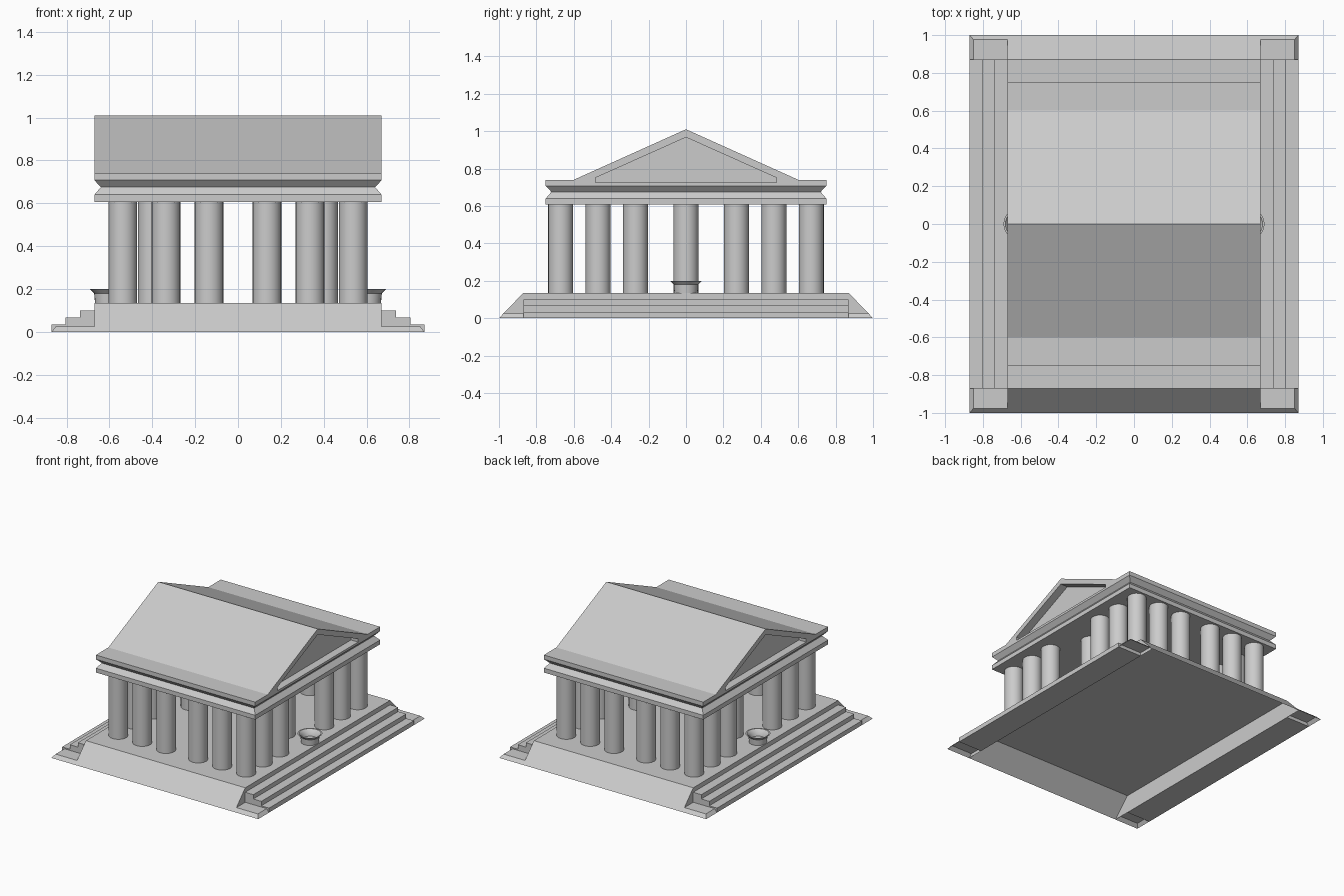
import bpy, bmesh, math

if "Cube" in bpy.data.objects:
    bpy.data.objects.remove(bpy.data.objects["Cube"])

stone = bpy.data.materials.new("light_grey_stone")
stone.diffuse_color = (0.6, 0.6, 0.6, 1)
stone.use_nodes = True
stone.node_tree.nodes["Principled BSDF"].inputs["Base Color"].default_value = stone.diffuse_color


def make(name, verts, faces):
    me = bpy.data.meshes.new(name)
    me.from_pydata(verts, [], faces)
    bm = bmesh.new()
    bm.from_mesh(me)
    bmesh.ops.recalc_face_normals(bm, faces=bm.faces)
    bm.to_mesh(me)
    bm.free()
    me.materials.append(stone)
    ob = bpy.data.objects.new(name, me)
    bpy.context.collection.objects.link(ob)
    return ob


def loft(name, rings, bottom=True):
    """Rectangular rings (z, x0, x1, y0, y1) stacked from bottom to top."""
    v, f = [], []
    for z, x0, x1, y0, y1 in rings:
        v += [(x0, y0, z), (x1, y0, z), (x1, y1, z), (x0, y1, z)]
    for k in range(len(rings) - 1):
        for i in range(4):
            j = (i + 1) % 4
            f.append((4 * k + i, 4 * k + j, 4 * k + 4 + j, 4 * k + 4 + i))
    n = len(v)
    f.append((n - 4, n - 3, n - 2, n - 1))
    if bottom:
        f.append((3, 2, 1, 0))
    return make(name, v, f)


def prism(name, a, b, skip_last=False):
    """Join two matching outlines into a prism."""
    n = len(a)
    f = [tuple(range(n)), tuple(range(2 * n - 1, n - 1, -1))]
    f += [(i, (i + 1) % n, n + (i + 1) % n, n + i)
          for i in range(n - 1 if skip_last else n)]
    return make(name, a + b, f)


def lathe(name, profile, x, y, sides=24):
    """Turned part from (radius, z) points, capped at both ends."""
    n = len(profile)
    v = [(x + r * math.cos(2 * math.pi * i / sides),
          y + r * math.sin(2 * math.pi * i / sides), z)
         for r, z in profile for i in range(sides)]
    f = [(k * sides + i, k * sides + (i + 1) % sides,
          (k + 1) * sides + (i + 1) % sides, (k + 1) * sides + i)
         for k in range(n - 1) for i in range(sides)]
    f += [tuple(range(sides))[::-1], tuple(range((n - 1) * sides, n * sides))]
    ob = make(name, v, f)
    bpy.ops.object.select_all(action='DESELECT')
    ob.select_set(True)
    bpy.context.view_layer.objects.active = ob
    bpy.ops.object.shade_smooth_by_angle(angle=math.radians(35))
    return ob


FLOOR, BEAM = 0.135, 0.607

# platform: hollow below, with sloping front and back
loft("platform", [(0, -.67, .67, -1, 1), (FLOOR, -.67, .67, -.87, .87)], bottom=False)

for s, side in ((-1, "left"), (1, "right")):
    # three side steps, open against the platform wall
    prof = [(.67, 0), (.87, 0), (.87, .034), (.805, .034), (.805, .068),
            (.738, .068), (.738, .101), (.67, .101)]
    prism(side + "_steps", [(s * x, -.87, z) for x, z in prof],
          [(s * x, .87, z) for x, z in prof], skip_last=True)
    # low bevelled corner slabs at the ends of the steps
    for t, end in ((-1, "front"), (1, "back")):
        xs = [sorted((s * .67, s * x)) for x in (.87, .85)]
        ys = [sorted((t * .87, t * y)) for y in (1, .976)]
        loft(f"{end}_{side}_corner_slab",
             [(0, *xs[0], *ys[0]), (.025, *xs[1], *ys[1])], bottom=False)
    # offering bowl
    lathe(side + "_bowl", [(.062, FLOOR), (.066, .18), (.086, .2), (.076, .2),
                           (.056, .18), (.05, .155)], s * .605, 0)
    # inner column
    lathe(side + "_inner_column", [(.067, FLOOR), (.067, BEAM)], s * .4, 0)
    # side columns
    for y in (-.67, -.47, -.27, .27, .47, .67):
        lathe(side + "_column", [(.067, FLOOR), (.067, BEAM)], s * .537, y)
    # front and back columns
    for y in (-.67, .67):
        for x in (.135, .336):
            lathe("end_column", [(.067, FLOOR), (.067, BEAM)], s * x, y)

# beam with waisted moulding
loft("beam", [(z, -x, x, -y, y) for z, x, y in
              ((BEAM, .67, .75), (.64, .67, .75), (.675, .64, .72), (.708, .67, .75))])

# gabled roof with its eaves slab
gable = [(-.75, .708), (.75, .708), (.75, .74), (.6, .74), (0, 1.01), (-.6, .74), (-.75, .74)]
roof = prism("roof", [(-.67, y, z) for y, z in gable], [(.67, y, z) for y, z in gable])

# recessed gable panels
panel = [(-.485, .725), (.485, .725), (.485, .75), (0, .967), (-.485, .75)]
for s in (-1, 1):
    cutter = prism("panel_cutter", [(s * .61, y, z) for y, z in panel],
                   [(s * .8, y, z) for y, z in panel])
    cutter.hide_render = True
    mod = roof.modifiers.new("recess", 'BOOLEAN')
    mod.operation = 'DIFFERENCE'
    mod.solver = 'EXACT'
    mod.object = cutter
    bpy.context.view_layer.objects.active = roof
    bpy.ops.object.modifier_apply(modifier=mod.name)
    bpy.data.objects.remove(cutter)
